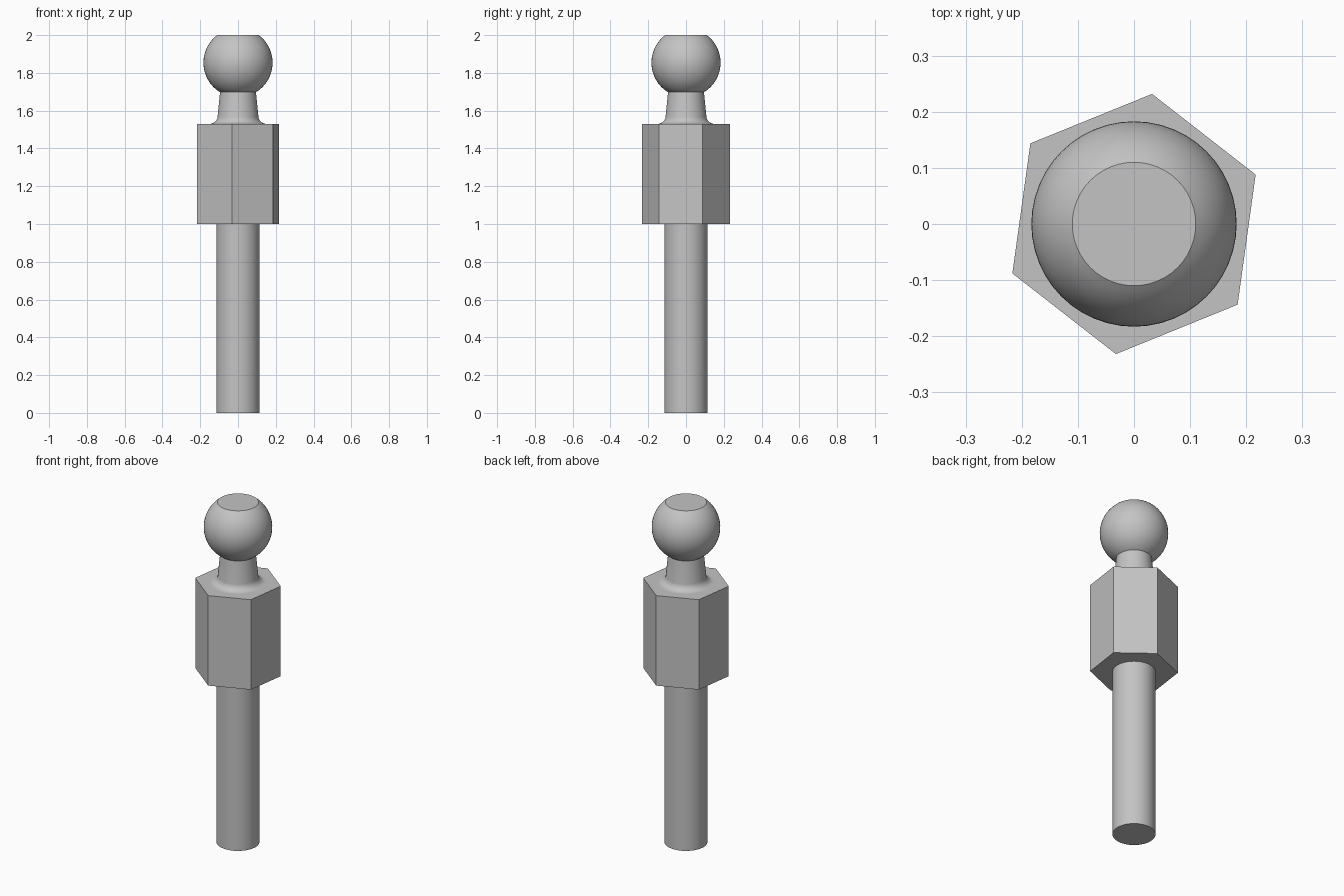
import bpy
import bmesh
import math

if "Cube" in bpy.data.objects:
    bpy.data.objects.remove(bpy.data.objects["Cube"], do_unlink=True)

steel = bpy.data.materials.new("grey steel")
steel.use_nodes = True
COLOUR = (0.55, 0.55, 0.55, 1)
steel.diffuse_color = COLOUR
steel.node_tree.nodes["Principled BSDF"].inputs["Base Color"].default_value = COLOUR


def lathe(name, profile, sides, turn=0.0, smooth=True):
    """Revolve (radius, z) points around z and cap both ends."""
    bm = bmesh.new()
    rings = []
    for r, z in profile:
        angles = [turn + math.tau * i / sides for i in range(sides)]
        rings.append([bm.verts.new((r * math.cos(a), r * math.sin(a), z)) for a in angles])
    for low, high in zip(rings, rings[1:]):
        for i in range(sides):
            j = (i + 1) % sides
            bm.faces.new((low[i], low[j], high[j], high[i]))
    bm.faces.new(rings[0][::-1])
    bm.faces.new(rings[-1])
    mesh = bpy.data.meshes.new(name)
    bm.to_mesh(mesh)
    bm.free()
    mesh.materials.append(steel)
    obj = bpy.data.objects.new(name, mesh)
    bpy.context.collection.objects.link(obj)
    if smooth:
        bpy.ops.object.select_all(action="DESELECT")
        obj.select_set(True)
        bpy.context.view_layer.objects.active = obj
        bpy.ops.object.shade_smooth_by_angle(angle=math.radians(30))
    return obj


def arc(r0, z0, radius, start, end, steps):
    """Profile points along an arc, angles in radians."""
    angles = [start + (end - start) * i / steps for i in range(steps + 1)]
    return [(r0 + radius * math.cos(a), z0 + radius * math.sin(a)) for a in angles]


# Plain round shank
SHANK_TOP, HEX_TOP = 1.0, 1.53
lathe("shank", [(0.115, 0), (0.115, SHANK_TOP)], 48)

# Hexagonal wrench section, slightly turned
lathe("hex_body", [(0.234, SHANK_TOP), (0.234, HEX_TOP)], 6, math.radians(22.1), smooth=False)

# Tapered neck with a fillet at its foot
fillet = arc(0.15, HEX_TOP + 0.042, 0.042, 1.5 * math.pi, math.pi + 0.1, 8)
lathe("neck", fillet + [(0.094, 1.71)], 48)

# Ball with a flat top
BALL = 0.183
ball_profile = arc(0, 1.854, BALL, -math.acos(0.09 / BALL), math.acos(0.11 / BALL), 24)
lathe("ball", ball_profile, 48)
